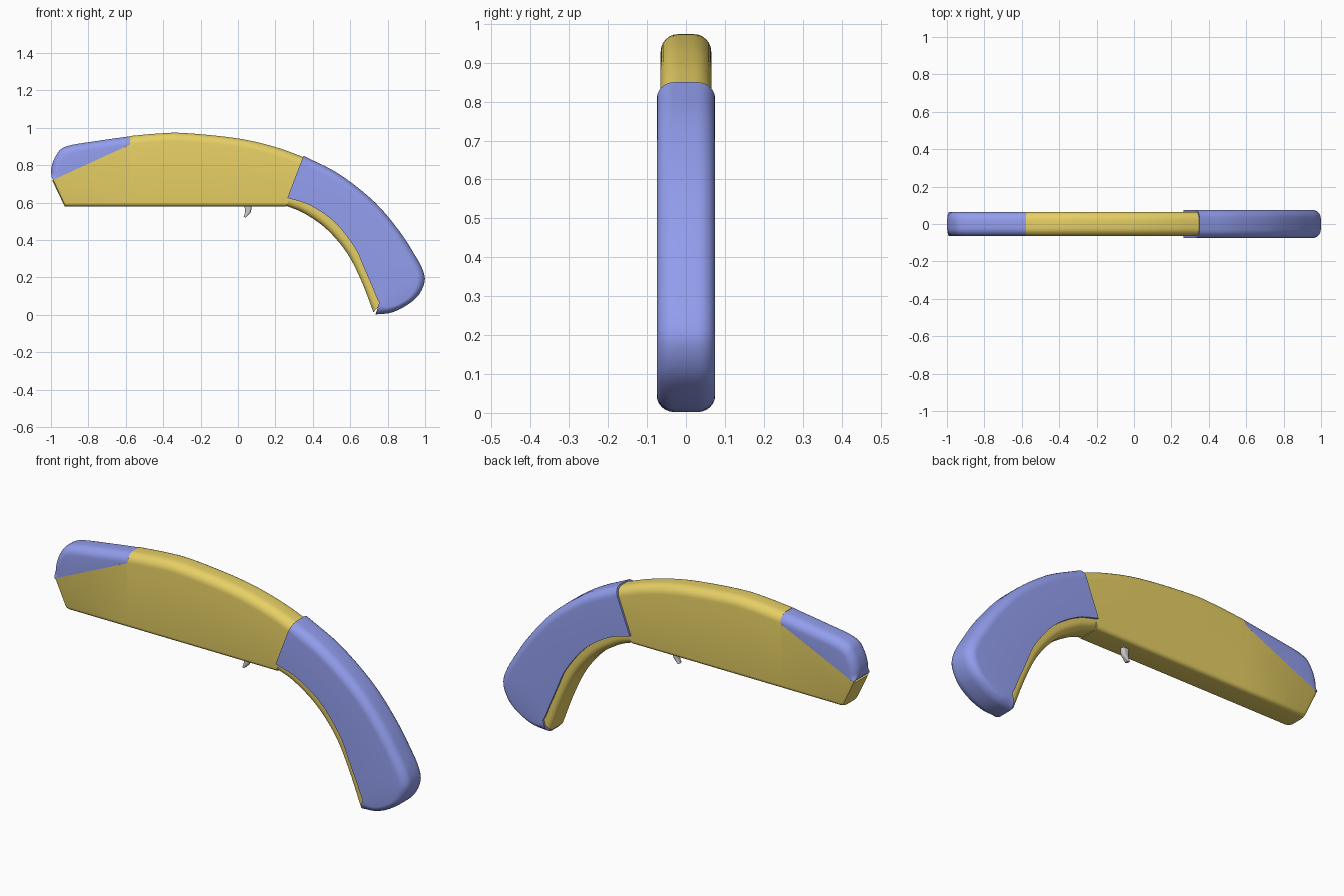
import bpy, bmesh, math
from mathutils import Vector

if "Cube" in bpy.data.objects:
    bpy.data.objects.remove(bpy.data.objects["Cube"])


def material(name, rgb):
    m = bpy.data.materials.new(name)
    m.diffuse_color = (*rgb, 1)
    m.use_nodes = True
    m.node_tree.nodes["Principled BSDF"].inputs["Base Color"].default_value = m.diffuse_color
    return m


def spline(pts, steps):
    """Catmull-Rom curve through rows of numbers."""
    p = [Vector(q) for q in pts]
    p = [2 * p[0] - p[1]] + p + [2 * p[-1] - p[-2]]
    out = []
    for i in range(1, len(p) - 2):
        a, b, c, d = p[i - 1:i + 3]
        for k in range(steps):
            t = k / steps
            out.append(0.5 * (2 * b + (c - a) * t + (2 * a - 5 * b + 4 * c - d) * t * t
                              + (3 * b - a - 3 * c + d) * t ** 3))
    return out + [p[-2]]


def stations(rows, steps, hw, r_out, r_in):
    """Rows hold outer x, z and inner x, z."""
    outer = spline([r[:2] for r in rows], steps)
    inner = spline([r[2:] for r in rows], steps)
    return [(o, i, hw, r_out, r_in) for o, i in zip(outer, inner)]


def loft(name, secs, mat=None, n=6):
    """Skin rounded-rectangle sections spanning inner to outer points."""
    bm = bmesh.new()
    rings = []
    for o, i, hw, ro, ri in secs:
        o, i = Vector(o), Vector(i)
        length = (o - i).length
        axis = (o - i) / length
        ro, ri = min(ro, length * 0.95, hw), min(ri, length * 0.4, hw)
        ro = min(ro, length - ri)
        ring = []
        for q, (sy, r, top) in enumerate([(1, ro, 1), (-1, ro, 1), (-1, ri, 0), (1, ri, 0)]):
            cs = length - r if top else r
            for k in range(n + 1):
                a = (q + k / n) * math.pi / 2
                p = i + axis * (cs + r * math.sin(a))
                ring.append(bm.verts.new((p.x, sy * (hw - r) + r * math.cos(a), p.y)))
        rings.append(ring)
    for a, b in zip(rings, rings[1:]):
        for k in range(len(a)):
            j = (k + 1) % len(a)
            bm.faces.new((a[k], a[j], b[j], b[k]))
    bm.faces.new(rings[0])
    bm.faces.new(rings[-1])
    bmesh.ops.remove_doubles(bm, verts=bm.verts[:], dist=1e-4)
    bmesh.ops.recalc_face_normals(bm, faces=bm.faces[:])
    me = bpy.data.meshes.new(name)
    bm.to_mesh(me)
    bm.free()
    ob = bpy.data.objects.new(name, me)
    bpy.context.collection.objects.link(ob)
    if mat:
        me.materials.append(mat)
    bpy.ops.object.select_all(action='DESELECT')
    ob.select_set(True)
    bpy.context.view_layer.objects.active = ob
    bpy.ops.object.shade_smooth_by_angle(angle=math.radians(35))
    return ob


yellow = material("yellow", (0.80, 0.63, 0.13))
blue = material("blue", (0.29, 0.34, 0.85))
W = 0.065

# body: rounded front end, ramp under the nose, then the arched back
body = [((-0.993, 0.718), (-0.927, 0.58), W - 0.018, 0, 0.02),
        ((-0.988, 0.722), (-0.922, 0.58), W - 0.006, 0, 0.02),
        ((-0.975, 0.728), (-0.909, 0.58), W, 0, 0.02),
        ((-0.582, 0.908), (-0.582, 0.58), W, 0, 0.02)]
body += stations([(-0.577, 0.956, -0.577, 0.58), (-0.43, 0.969, -0.43, 0.58),
                  (-0.286, 0.972, -0.286, 0.58), (0, 0.943, -0.05, 0.58),
                  (0.2, 0.897, 0.13, 0.58), (0.35, 0.843, 0.26, 0.58)], 5, W, 0.045, 0.02)
loft("body", body, yellow)

# inner spine of the handle, mostly covered by the grip
loft("handle_spine", stations(
    [(0.285, 0.66, 0.26, 0.582), (0.40, 0.62, 0.355, 0.542), (0.535, 0.52, 0.475, 0.457),
     (0.645, 0.38, 0.583, 0.33), (0.725, 0.20, 0.66, 0.18), (0.775, 0.07, 0.724, 0.014)],
    5, W, 0.01, 0.035), yellow)

# grip: wraps the handle and fans round into the butt
loft("grip", stations(
    [(0.35, 0.85, 0.264, 0.625), (0.54, 0.753, 0.382, 0.587), (0.73, 0.603, 0.515, 0.497),
     (0.862, 0.448, 0.622, 0.363), (0.942, 0.325, 0.67, 0.26), (0.985, 0.246, 0.70, 0.19),
     (0.998, 0.18, 0.72, 0.145), (0.965, 0.105, 0.738, 0.10), (0.90, 0.05, 0.75, 0.075),
     (0.82, 0.012, 0.755, 0.067), (0.735, 0.002, 0.754, 0.062)], 5, 0.075, 0.045, 0), blue)

# nose: rounded front cap sitting on the ramp
loft("nose", stations(
    [(-0.995, 0.73, -0.985, 0.721), (-0.999, 0.78, -0.95, 0.738), (-0.974, 0.85, -0.91, 0.756),
     (-0.92, 0.90, -0.86, 0.78), (-0.75, 0.93, -0.73, 0.84), (-0.574, 0.955, -0.578, 0.91)],
    5, W, 0.045, 0), blue)

# trigger: small hooked blade under the body
loft("trigger", stations(
    [(0.03, 0.60, 0.074, 0.60), (0.038, 0.555, 0.068, 0.55), (0.03, 0.523, 0.042, 0.521)],
    5, 0.013, 0.01, 0.01))
